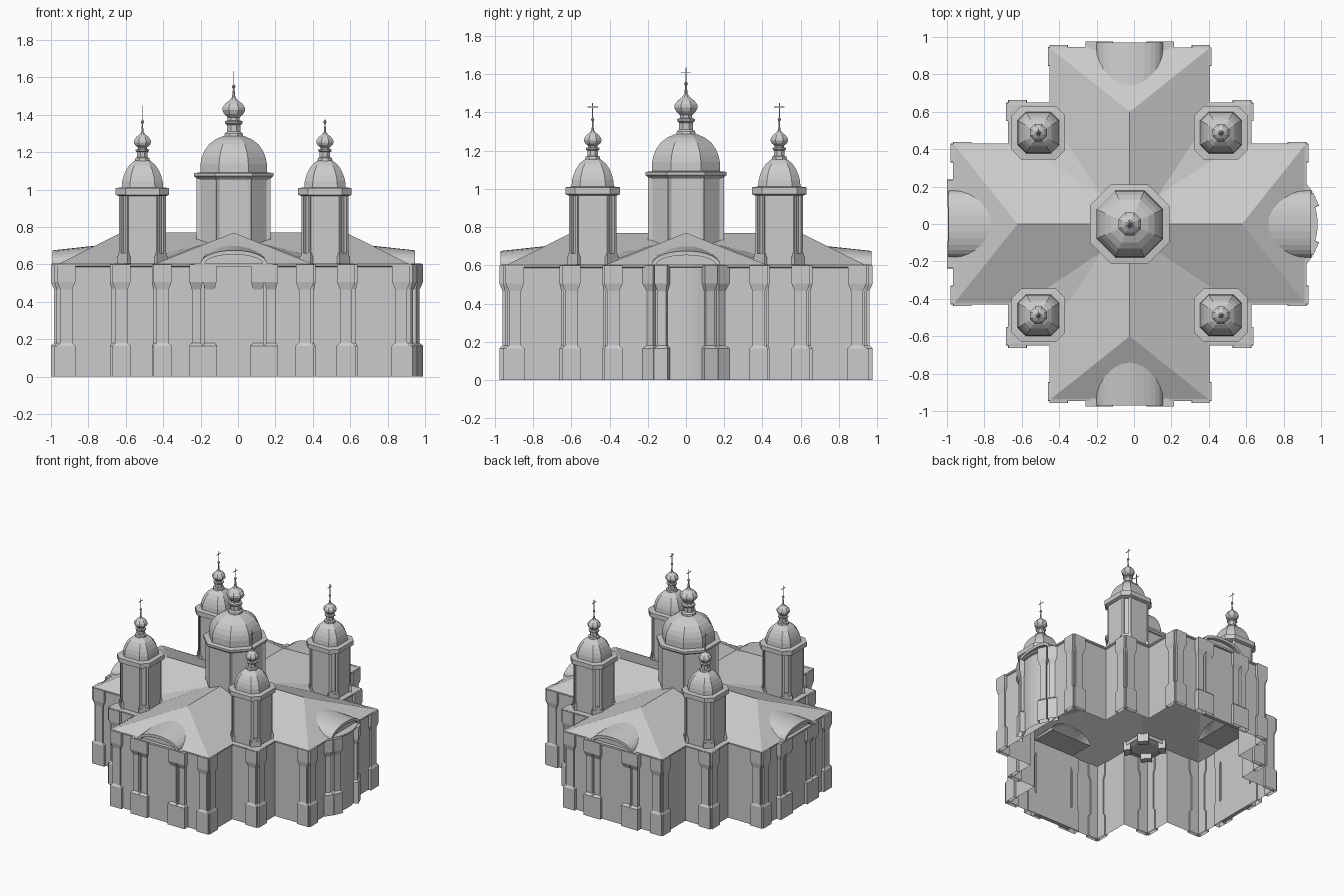
import bpy, bmesh, math
from mathutils import Matrix, Vector

if "Cube" in bpy.data.objects:
    bpy.data.objects.remove(bpy.data.objects["Cube"])

CX = -0.023                      # plan centre of the building
A, W, C = 0.935, 0.42, 0.64      # arm length, arm half width, corner block
EAVE, RIDGE = 0.603, 0.77

stone = bpy.data.materials.new("grey stone")
stone.diffuse_color = (0.6, 0.6, 0.6, 1)
stone.use_nodes = True
stone.node_tree.nodes["Principled BSDF"].inputs["Base Color"].default_value = stone.diffuse_color


def turn(k):
    return Matrix.Rotation(k * math.pi / 2, 4, 'Z')


def finish(name, bm, recalc=True):
    if recalc:
        bmesh.ops.recalc_face_normals(bm, faces=bm.faces[:])
    me = bpy.data.meshes.new(name)
    bm.to_mesh(me)
    bm.free()
    me.materials.append(stone)
    ob = bpy.data.objects.new(name, me)
    ob.location.x = CX
    bpy.context.collection.objects.link(ob)
    return ob


def loft(bm, rings, M=Matrix(), top=True, bottom=False):
    """Join closed rings of equal length; returns the side faces."""
    vs = [[bm.verts.new(M @ Vector(p)) for p in r] for r in rings]
    n, faces = len(vs[0]), []
    for a, b in zip(vs, vs[1:]):
        for i in range(n):
            j = (i + 1) % n
            faces.append(bm.faces.new((a[i], a[j], b[j], b[i])))
    if top:
        bm.faces.new(vs[-1])
    if bottom:
        bm.faces.new(vs[0][::-1])
    return faces


def octa(r, z, t=0.414):
    """Chamfered square: r is the half width, t the flat part of each side."""
    q = [(r, -r * t, z), (r, r * t, z)]
    return [turn(k) @ Vector(p) for k in range(4) for p in q]


def lathe(bm, prof, t, M):
    return loft(bm, [octa(r, z, t) for r, z in prof], M, True, True)


def box(bm, x0, x1, y0, y1, z0, z1, M=Matrix()):
    loft(bm, [[(x0, y0, z), (x1, y0, z), (x1, y1, z), (x0, y1, z)] for z in (z0, z1)], M, True, True)


def plan(z, o=0):
    a, w, c = A + o, W + o, C + o
    q = [(a, -w, z), (a, w, z), (c, w, z), (c, c, z), (w, c, z)]
    return [turn(k) @ Vector(p) for k in range(4) for p in q]


def pilaster(bm, M, s=1.0, d=1.0):
    """Base, shaft and flared capital; M puts its back on the wall, facing +x."""
    prof = [(0, .05, .022), (.165, .05, .022), (.18, .032, .013),
            (.465, .032, .013), (.505, .048, .022), (.6, .048, .022)]
    loft(bm, [[(-.01, -w * s, z), (e * d, -w * s, z), (e * d, w * s, z), (-.01, w * s, z)]
              for z, w, e in prof], M)


# walls, open underneath, and the eaves cornice
bm = bmesh.new()
loft(bm, [plan(0), plan(EAVE)], top=False)
finish("walls", bm)
bm = bmesh.new()
loft(bm, [plan(.586), plan(.591, .01), plan(.602, .01), plan(EAVE + .001)], top=False)
finish("cornice", bm)

# pilasters on arm ends, arm sides and corner blocks
bm = bmesh.new()
for k in range(4):
    for s in (-1, 1):
        pilaster(bm, turn(k) @ Matrix.Translation((A, s * (W - .04), 0)))
        pilaster(bm, turn(k) @ Matrix.Translation((C, s * (C - .04), 0)))
        side = Matrix.Translation((A - .04, s * W, 0)) @ turn(s)
        pilaster(bm, turn(k) @ side, 1, .8)
        if k:
            for y in (.2, .128):
                pilaster(bm, turn(k) @ Matrix.Translation((A, s * y, 0)), .75, 1.9)
finish("pilasters", bm)

# flat porch bays on three arms
bm = bmesh.new()
for k in (1, 2, 3):
    box(bm, A - .01, A + .02, -.16, .16, 0, .595, turn(k))
    box(bm, A - .01, A + .036, -.21, .21, .59, .604, turn(k))
finish("porch_bays", bm)

# curved bay on the east arm with radial pilasters
bm = bmesh.new()
R, sag = .29, .055
bx = A + sag - R
arc = [math.radians(-36 + 6 * i) for i in range(13)]


def bow(z, r):
    return [(bx + r * math.cos(a), r * math.sin(a), z) for a in arc]


loft(bm, [bow(0, R), bow(.588, R), bow(.592, R + .015), bow(.604, R + .015)])
for s in (-1, 1):
    for ang in (24, 38):
        M = Matrix.Translation((bx, 0, 0)) @ Matrix.Rotation(math.radians(s * ang), 4, 'Z')
        pilaster(bm, M @ Matrix.Translation((R, 0, 0)), .75, 1.6)
finish("curved_bay", bm)

# cross shaped hip roof with an opening under the drum
bm = bmesh.new()


def rz(y):
    return RIDGE - (RIDGE - EAVE) * abs(y) / W


for k in range(4):
    M = turn(k)

    def face(pts):
        f = bm.faces.new([bm.verts.new(M @ Vector(p)) for p in pts])
        f.normal_update()
        if f.normal.z < 0:
            f.normal_flip()

    face([(.6, 0, RIDGE), (A, -W, EAVE), (A, W, EAVE)])
    for s in (-1, 1):
        pts = [(.6, 0), (A, W), (W, W), (.1395, .1395), (.19, .089), (.19, 0)]
        face([(x, s * y, rz(y)) for x, y in pts])
    # corner block top and the small wedge leading to the tower
    face([(W, W, EAVE), (C, W, EAVE), (C, C, EAVE), (W, C, EAVE)])
    face([(.15, .15, rz(.15) + .003), (.445, .345, .637), (.345, .445, .637)])
bmesh.ops.remove_doubles(bm, verts=bm.verts[:], dist=.0005)
finish("roof", bm, False)

# arched pediments with recessed fields
bm = bmesh.new()


def arch(x, w, h):
    return [(x, w * math.cos(i * math.pi / 14), EAVE + h * math.sin(i * math.pi / 14)) for i in range(15)]


for k in range(4):
    loft(bm, [arch(.73, .178, .098), arch(A + .035, .178, .072), arch(A + .035, .155, .05),
              arch(A + .008, .155, .05)], turn(k))
finish("arched_pediments", bm)


def panels(bm, faces, th, dp):
    bmesh.ops.recalc_face_normals(bm, faces=bm.faces[:])
    bmesh.ops.inset_individual(bm, faces=faces, thickness=th, depth=-dp)


def cross(bm, z0, z1, za, M):
    box(bm, -.001, .001, -.0025, .0025, z0, z1, M)
    box(bm, -.001, .001, -.027, .027, za - .0025, za + .0025, M)


# central drum, dome, lantern and cross
I = Matrix()
bm = bmesh.new()
f = loft(bm, [octa(.198, .69, .47), octa(.198, 1.07, .47)], top=False)
panels(bm, f, .026, .012)
finish("central_drum", bm)
bm = bmesh.new()
lathe(bm, [(.198, 1.06), (.212, 1.072), (.212, 1.088), (.18, 1.092)], .47, I)
finish("central_cornice", bm)
bm = bmesh.new()
lathe(bm, [(.178, 1.09), (.177, 1.14), (.17, 1.175), (.155, 1.21), (.132, 1.242),
           (.1, 1.267), (.062, 1.284), (.035, 1.29)], .44, I)
finish("central_dome", bm)
bm = bmesh.new()
lathe(bm, [(.052, 1.28), (.048, 1.3), (.036, 1.31), (.036, 1.345), (.047, 1.355), (.047, 1.365),
           (.032, 1.37), (.032, 1.385), (.052, 1.405), (.061, 1.425), (.06, 1.44), (.045, 1.46),
           (.022, 1.478), (.009, 1.495), (.004, 1.54), (.01, 1.55), (.004, 1.562)], .414, I)
cross(bm, 1.555, 1.635, 1.61, I)
finish("central_lantern", bm)

# four corner towers
for i in range(4):
    p = turn(i) @ Vector((.488, .488, 0))
    M = Matrix.Translation(p)
    n = ("north_east", "north_west", "south_west", "south_east")[i]
    bm = bmesh.new()
    f = loft(bm, [octa(.12, .595, .64), octa(.12, .98, .64)], M, False)
    panels(bm, f[1::2], .01, .012)
    for d in range(4):
        # diagonal plinth and slim pilasters on the chamfers
        D = M @ Matrix.Rotation(math.radians(45 + 90 * d), 4, 'Z')
        box(bm, .1, .151, -.04, .04, .56, .645, D)
        box(bm, .1, .147, -.036, .036, .645, .662, D)
        for s in (-1, 1):
            box(bm, .1, .145, s * .024 - .008, s * .024 + .008, .66, .975, D)
    finish(n + "_tower", bm)
    bm = bmesh.new()
    lathe(bm, [(.125, .965), (.143, .972), (.143, 1.008), (.11, 1.012)], .64, M)
    finish(n + "_cornice", bm)
    bm = bmesh.new()
    lathe(bm, [(.111, 1.01), (.108, 1.045), (.1, 1.075), (.087, 1.105), (.07, 1.13),
               (.048, 1.15), (.025, 1.16)], .6, M)
    finish(n + "_dome", bm)
    bm = bmesh.new()
    lathe(bm, [(.04, 1.15), (.038, 1.168), (.028, 1.173), (.028, 1.2), (.036, 1.206), (.036, 1.214),
               (.024, 1.217), (.024, 1.225), (.04, 1.238), (.046, 1.252), (.044, 1.265), (.032, 1.282),
               (.015, 1.295), (.006, 1.308), (.003, 1.35), (.009, 1.362), (.003, 1.374)], .414, M)
    cross(bm, 1.37, 1.45, 1.428, M)
    finish(n + "_lantern", bm)
